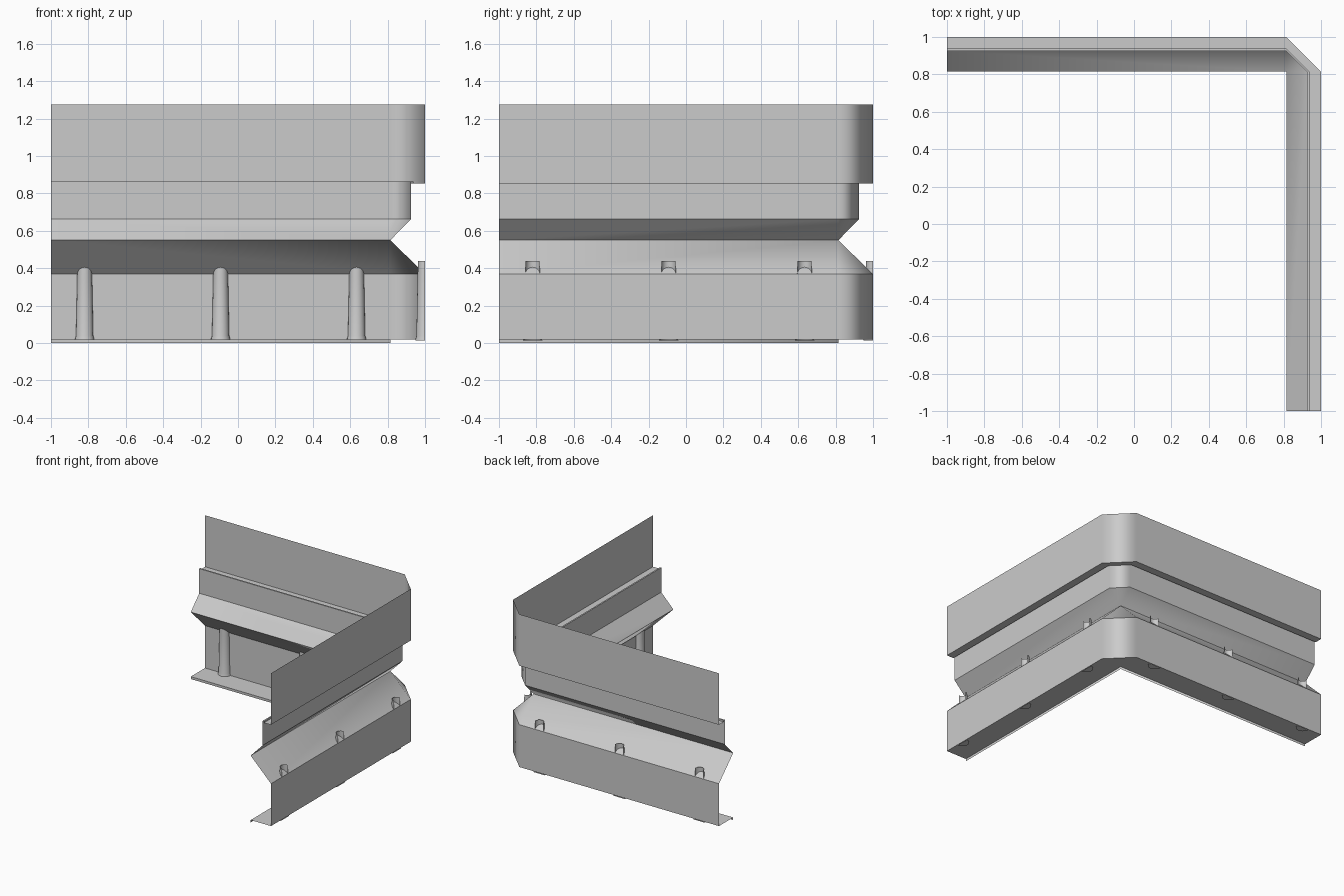
import bpy, bmesh, math

if "Cube" in bpy.data.objects:
    bpy.data.objects.remove(bpy.data.objects["Cube"])

PIVOT = 0.815  # both wings turn around this inner corner

# Sheet cross-section: (distance out from the centre, height), top to bottom
PROFILE = [(1.0, 1.275), (1.0, 0.852), (0.937, 0.852), (0.937, 0.865),
           (0.925, 0.865), (0.925, 0.663), (PIVOT, 0.55), (1.0, 0.368),
           (1.0, 0.02), (PIVOT, 0.02), (PIVOT, 0.0)]


def finish(bm, name):
    mesh = bpy.data.meshes.new(name)
    bm.to_mesh(mesh)
    bm.free()
    obj = bpy.data.objects.new(name, mesh)
    bpy.context.collection.objects.link(obj)
    return obj


# Folded wall: profile swept along the back wing, bevelled corner, right wing
def build_wall():
    bm = bmesh.new()
    rows = []
    for d, z in PROFILE:
        path = [(-1, d), (PIVOT, d), (d, PIVOT), (d, -1)]
        rows.append([bm.verts.new((x, y, z)) for x, y in path])
    for a, b in zip(rows, rows[1:]):
        for i in range(3):
            f = bm.faces.new((a[i], a[i + 1], b[i + 1], b[i]))
            f.smooth = True
    # fold lines stay crisp, the vertical corner edges shade smoothly
    for row in rows:
        for a, b in zip(row, row[1:]):
            e = bm.edges.get((a, b))
            if e:
                e.smooth = False
    bmesh.ops.remove_doubles(bm, verts=bm.verts, dist=1e-5)
    wall = finish(bm, "folded_wall")
    mod = wall.modifiers.new("corner_shading", 'WEIGHTED_NORMAL')
    mod.keep_sharp = True
    mod.weight = 100


# Half-round tapered post, open toward the outer face of the wall
POST = [(0.052, 0.013), (0.050, 0.026), (0.046, 0.040), (0.040, 0.35), (0.037, 0.44)]


def build_post(name, along, wing):
    bm = bmesh.new()
    n = 10
    rows = []
    for r, z in POST:
        row = []
        for i in range(n + 1):
            t = math.pi * i / n
            side, d = along + r * math.cos(t), 1 - r * math.sin(t)
            row.append(bm.verts.new((side, d, z) if wing == "back" else (d, side, z)))
        rows.append(row)
    for a, b in zip(rows, rows[1:]):
        for i in range(n):
            q = [a[i], a[i + 1], b[i + 1], b[i]]
            f = bm.faces.new(q if wing == "back" else q[::-1])
            f.smooth = True
    # rim at the foot
    bm.faces.new(rows[0])
    finish(bm, name)


build_wall()
for wing in ("back", "right"):
    for k in range(3):
        build_post(f"{wing}_post_{k + 1}", -0.82 + 0.727 * k, wing)
